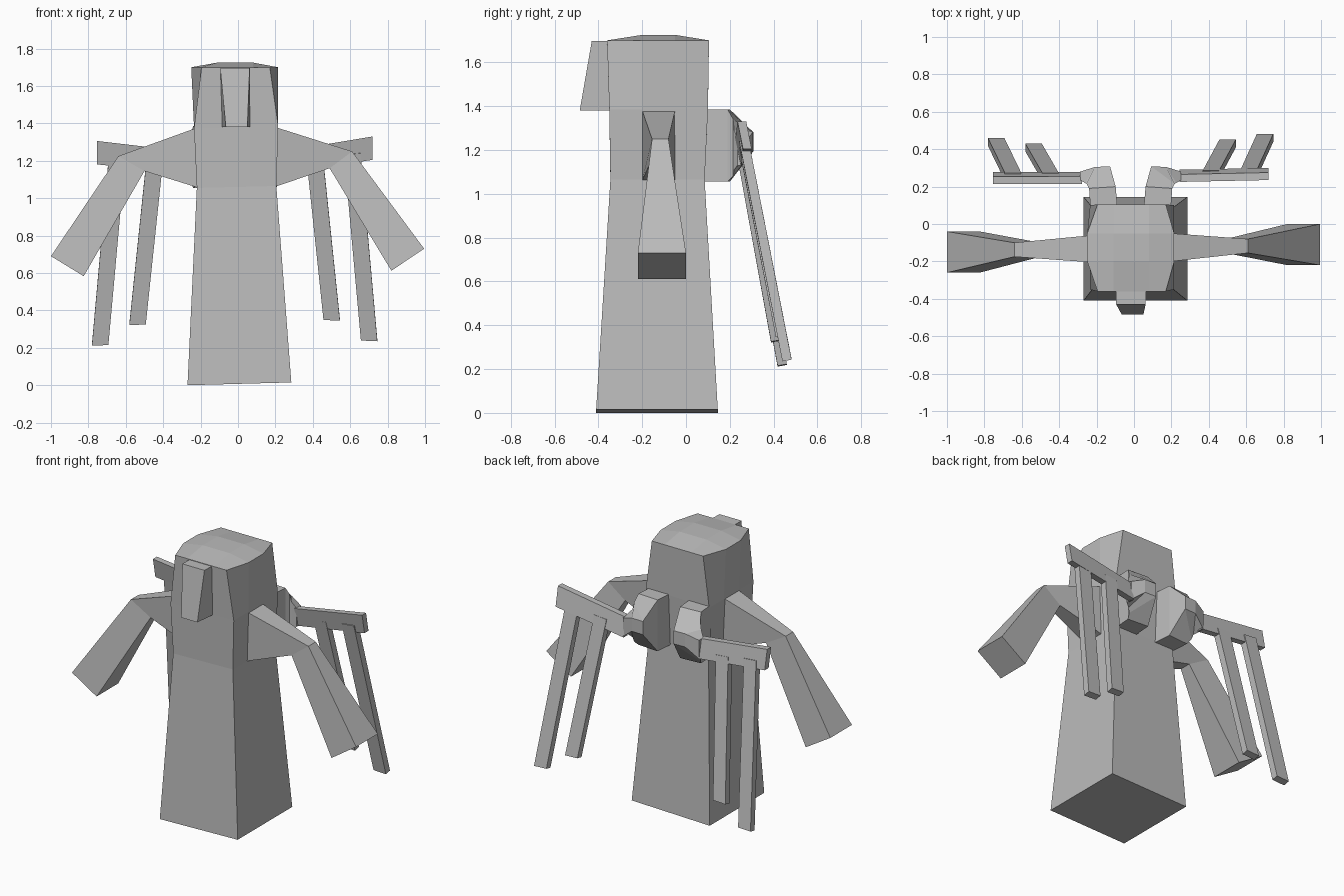
import bpy, bmesh

if "Cube" in bpy.data.objects:
    bpy.data.objects.remove(bpy.data.objects["Cube"])

grey = bpy.data.materials.new("plain_grey")
grey.diffuse_color = (0.5, 0.5, 0.5, 1)
grey.use_nodes = True
grey.node_tree.nodes["Principled BSDF"].inputs["Base Color"].default_value = grey.diffuse_color


def finish(name, bm):
    bmesh.ops.recalc_face_normals(bm, faces=bm.faces)
    me = bpy.data.meshes.new(name)
    bm.to_mesh(me)
    bm.free()
    me.materials.append(grey)
    ob = bpy.data.objects.new(name, me)
    bpy.context.collection.objects.link(ob)
    return ob


def bridge(bm, a, b):
    n = len(a)
    for i in range(n):
        bm.faces.new((a[i], a[(i + 1) % n], b[(i + 1) % n], b[i]))


def loft(name, sections):
    """Skin a row of matching cross-sections and cap both ends."""
    bm = bmesh.new()
    rings = [[bm.verts.new(p) for p in s] for s in sections]
    for a, b in zip(rings, rings[1:]):
        bridge(bm, a, b)
    bm.faces.new(rings[0])
    bm.faces.new(rings[-1])
    return finish(name, bm)


def upright(p, q, zp, zq):
    """Section made of two vertical edges at plan points p and q."""
    return [(*p, zp[0]), (*q, zq[0]), (*q, zq[1]), (*p, zp[1])]


# Robe and head: square tube that becomes a rounded octagon at the crown
RIM = ([(i, 0) for i in range(3)] + [(3, j) for j in range(3)]
       + [(i, 3) for i in range(3, 0, -1)] + [(0, j) for j in range(3, 0, -1)])


def level(x0, x1, y0, y1, z0, z1):
    return [(x0 + (x1 - x0) * i / 3, y0 + (y1 - y0) * j / 3, z0 + (z1 - z0) * i / 3)
            for i, j in RIM]


bm = bmesh.new()
rings = [[bm.verts.new(p) for p in level(*v)] for v in (
    (-0.27, 0.285, -0.41, 0.145, 0.0, 0.015),
    (-0.22, 0.205, -0.345, 0.085, 1.055, 1.065),
    (-0.235, 0.215, -0.35, 0.10, 1.375, 1.385))]
xs, ys = (-0.25, -0.11, 0.08, 0.215), (-0.36, -0.20, -0.05, 0.105)
crown = {}
for i in range(4):
    for j in range(4):
        corner = i in (0, 3) and j in (0, 3)
        inner = i in (1, 2) and j in (1, 2)
        x = (-0.195 if i == 0 else 0.17) if corner else xs[i]
        crown[i, j] = bm.verts.new((x, ys[j], 1.725 if inner else 1.70))
rings.append([crown[k] for k in RIM])
for a, b in zip(rings, rings[1:]):
    bridge(bm, a, b)
bm.faces.new(rings[0])
for i in range(3):
    for j in range(3):
        bm.faces.new((crown[i, j], crown[i + 1, j], crown[i + 1, j + 1], crown[i, j + 1]))
finish("robe_and_head", bm)

# Beak on the front of the head
loft("beak", [
    [(-0.085, -0.345, 1.38), (0.065, -0.345, 1.38), (0.05, -0.485, 1.38), (-0.065, -0.485, 1.38)],
    [(-0.095, -0.355, 1.697), (0.065, -0.355, 1.697), (0.062, -0.43, 1.697), (-0.095, -0.43, 1.697)]])


# Arms: each section is an upper point, a lower point and a depth range
def arm(name, *sections):
    loft(name, [[(*[u[0], y0, u[1]],), (u[0], y1, u[1]), (l[0], y1, l[1]), (l[0], y0, l[1])]
                for u, l, y0, y1 in sections])


arm("right_arm", ((0.20, 1.38), (0.195, 1.06), -0.20, -0.05),
    ((0.61, 1.25), (0.49, 1.16), -0.155, -0.08),
    ((0.995, 0.73), (0.82, 0.612), -0.22, 0.0))
arm("left_arm", ((-0.225, 1.375), (-0.21, 1.055), -0.205, -0.06),
    ((-0.64, 1.225), (-0.50, 1.145), -0.175, -0.10),
    ((-1.0, 0.69), (-0.825, 0.583), -0.26, -0.04))


# Wings: shoulder block, bar and two hanging slats
def wing(name, s, cx, dz, dy):
    def X(x):
        return cx + s * x

    def sec(p, q, zp, zq):
        return upright((X(p[0]), p[1]), (X(q[0]), q[1]), zp, zq)

    low, back = (1.055, 1.385), (1.195, 1.28)
    loft(name + "_wing_root", [
        sec((0.07, 0.08), (0.215, 0.08), low, low),
        sec((0.08, 0.20), (0.222, 0.19), low, low),
        sec((0.11, 0.308), (0.235, 0.215), back, (1.08, 1.34)),
        sec((0.19, 0.305), (0.245, 0.22), back, (1.11, 1.29)),
        sec((0.27, 0.28), (0.27, 0.235), (1.13, 1.25), (1.13, 1.25))])

    def bar_end(x, z0, z1, y):
        return [(X(x), y + 0.025, z0), (X(x), y + 0.065, z0),
                (X(x), y + 0.04, z1), (X(x), y, z1)]

    loft(name + "_wing_bar", [
        bar_end(0.26, 1.13, 1.25, 0.225 + dy / 2),
        bar_end(0.737, 1.205 + dz, 1.33 + dz, 0.235 + dy)])

    for k, (xt, xb, zb, yb) in enumerate(((0.385, 0.475, 0.345, 0.41),
                                          (0.585, 0.675, 0.235, 0.44))):
        def end(x, z, y, tilt):
            return [(X(x), y, z - tilt), (X(x + 0.088), y, z),
                    (X(x + 0.088), y + 0.042, z + 0.008), (X(x), y + 0.042, z + 0.008 - tilt)]
        loft(f"{name}_wing_slat_{k + 1}", [
            end(xt, 1.21 + 0.03 * k + dz, 0.243 + dy / 2, 0.008),
            end(xb, zb + dz, yb + dy, -0.004)])


wing("right", 1, -0.018, 0.0, 0.0)
wing("left", -1, -0.018, -0.024, -0.022)
